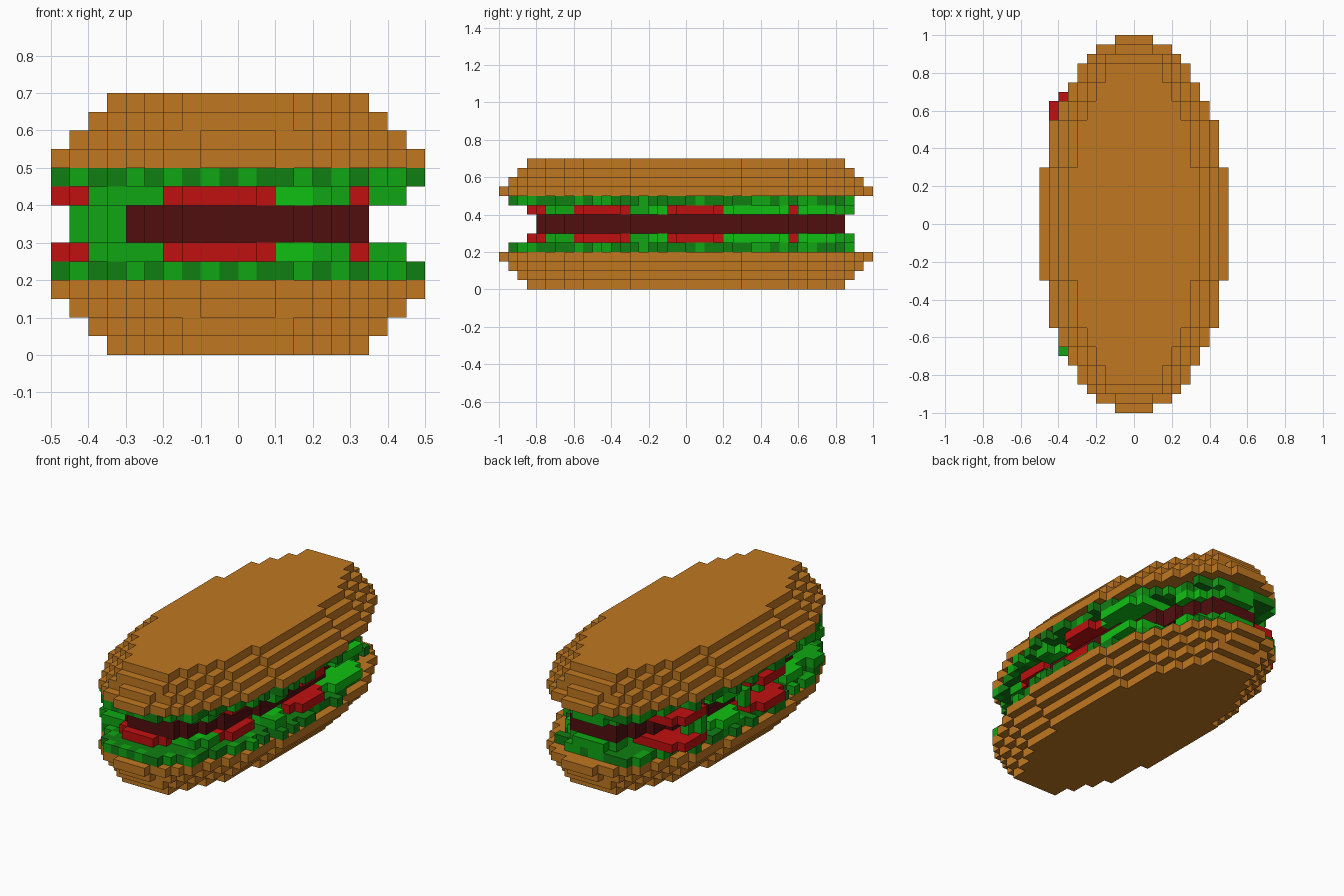
import bpy
import random

cube = bpy.data.objects.get("Cube")
if cube:
    bpy.data.objects.remove(cube, do_unlink=True)

random.seed(4)
U = 0.05        # size of one block
LAYERS = 14     # total height in blocks


def material(name, rgb):
    m = bpy.data.materials.new(name)
    m.use_nodes = True
    m.diffuse_color = (*rgb, 1)
    m.node_tree.nodes["Principled BSDF"].inputs["Base Color"].default_value = (*rgb, 1)
    return m


MATS = {
    "bread": material("bread_brown", (0.53, 0.185, 0.015)),
    "dark": material("dark_green", (0.005, 0.21, 0.006)),
    "leaf": material("leaf_green", (0.005, 0.38, 0.006)),
    "pickle": material("bright_green", (0.005, 0.53, 0.006)),
    "tomato": material("tomato_red", (0.53, 0.005, 0.005)),
    "meat": material("meat_brown", (0.085, 0.0045, 0.0045)),
}

# Each direction with the four corners of that block side
SIDES = {
    (1, 0, 0): ((1, 0, 0), (1, 1, 0), (1, 1, 1), (1, 0, 1)),
    (-1, 0, 0): ((0, 0, 0), (0, 0, 1), (0, 1, 1), (0, 1, 0)),
    (0, 1, 0): ((0, 1, 0), (0, 1, 1), (1, 1, 1), (1, 1, 0)),
    (0, -1, 0): ((0, 0, 0), (1, 0, 0), (1, 0, 1), (0, 0, 1)),
    (0, 0, 1): ((0, 0, 1), (1, 0, 1), (1, 1, 1), (0, 1, 1)),
    (0, 0, -1): ((0, 0, 0), (0, 1, 0), (1, 1, 0), (1, 0, 0)),
}


def build(name, cells):
    """Make one object from blocks {(i, j, k): material key}, outer faces only."""
    keys = sorted(set(cells.values()))
    index, faces, slots = {}, [], []
    for (i, j, k), key in cells.items():
        for (a, b, c), corners in SIDES.items():
            if (i + a, j + b, k + c) in cells:
                continue
            faces.append([index.setdefault((i + x, j + y, k + z), len(index))
                          for x, y, z in corners])
            slots.append(keys.index(key))
    mesh = bpy.data.meshes.new(name)
    mesh.from_pydata([(x * U, y * U, z * U) for x, y, z in index], [], faces)
    for key in keys:
        mesh.materials.append(MATS[key])
    for poly, slot in zip(mesh.polygons, slots):
        poly.material_index = slot
    obj = bpy.data.objects.new(name, mesh)
    bpy.context.collection.objects.link(obj)
    return obj


def build_pair(name, cells):
    """Make a part in the lower half and its mirror in the upper half."""
    build("lower_" + name, cells)
    build("upper_" + name, {(i, j, LAYERS - 1 - k): m for (i, j, k), m in cells.items()})


def half_width(j, steps):
    """Half width in blocks of row j, from (row limit, half width) steps."""
    d = j if j >= 0 else -1 - j
    return next((w for limit, w in steps if d < limit), 0)


# Stepped oval of each bun layer, widest first
BASE = [(6, 10), (11, 9), (13, 8), (15, 7), (17, 6), (18, 5)]
OVALS = [
    BASE + [(19, 4), (20, 2)],
    [(r, w - 1) for r, w in BASE] + [(19, 2)],
    [(r, w - 2) for r, w in BASE],
    [(r, w - 3) for r, w in BASE[:5]],
]

# Buns
bun = {}
for k in range(4):
    for j in range(-20, 20):
        w = half_width(j, OVALS[3 - k])
        for i in range(-w, w):
            bun[i, j, k] = "bread"
build_pair("bun", bun)

# Lettuce sheet with a ragged rim
sheet = set()
for j in range(-19, 18):
    w = half_width(j, OVALS[0])
    left = w - random.choice((0, 0, 1, 1))
    right = w - random.choice((0, 0, 1, 1)) - (1 if j > 8 else 0)
    sheet |= {(i, j) for i in range(-left, right)}
lettuce = {}
for i, j in sheet:
    rim = any((i + a, j + b) not in sheet for a, b in ((1, 0), (-1, 0), (0, 1), (0, -1)))
    chance = 0.45 if abs(j) > 8 else 0.15
    lettuce[i, j, 4] = "leaf" if rim and random.random() < chance else "dark"
build_pair("lettuce", lettuce)

# Patty
patty = {}
for j in range(-16, 17):
    w = half_width(j, OVALS[3])
    for i in range(-w, w):
        for k in (6, 7):
            patty[i, j, k] = "meat"
build("patty", patty)

# Topping slices: name, material, first and last block limits in x and y
TOPPINGS = [
    ("front_tomato", "tomato", -4, 2, -17, -12),
    ("left_front_tomato", "tomato", 1, 7, -12, -6),
    ("left_middle_tomato", "tomato", 3, 9, -2, 4),
    ("right_middle_tomato", "tomato", -10, -4, -5, 1),
    ("right_back_tomato", "tomato", -9, -2, 8, 14),
    ("front_pickle", "pickle", 1, 5, -15, -12),
    ("left_pickle", "pickle", 3, 8, -6, -2),
    ("left_back_pickle", "pickle", 3, 9, 4, 11),
    ("right_pickle", "pickle", -9, -4, 2, 7),
    ("right_front_pickle", "pickle", -8, -3, -11, -6),
    ("back_pickle", "pickle", 0, 5, 12, 16),
    ("front_leaf", "leaf", -8, -3, -15, -11),
    ("left_front_leaf", "leaf", 2, 6, -15, -11),
    ("left_leaf", "leaf", 7, 9, -6, -4),
    ("back_leaf", "leaf", -3, 3, 14, 18),
]
used = set()
for name, key, x0, x1, y0, y1 in TOPPINGS:
    slice_cells = {}
    for i in range(x0, x1):
        for j in range(y0, y1):
            corner = i in (x0, x1 - 1) and j in (y0, y1 - 1)
            if (i, j) not in used and not (corner and x1 - x0 > 2):
                slice_cells[i, j, 5] = key
                used.add((i, j))
    build_pair(name, slice_cells)

# Lettuce shreds standing beside the patty
shreds = {(i, j, k): "leaf"
          for i, j in ((-7, -8), (-8, -3), (-8, 0), (-9, 1), (-9, 9), (-8, 10))
          for k in (6, 7)}
build("lettuce_shreds", shreds)
